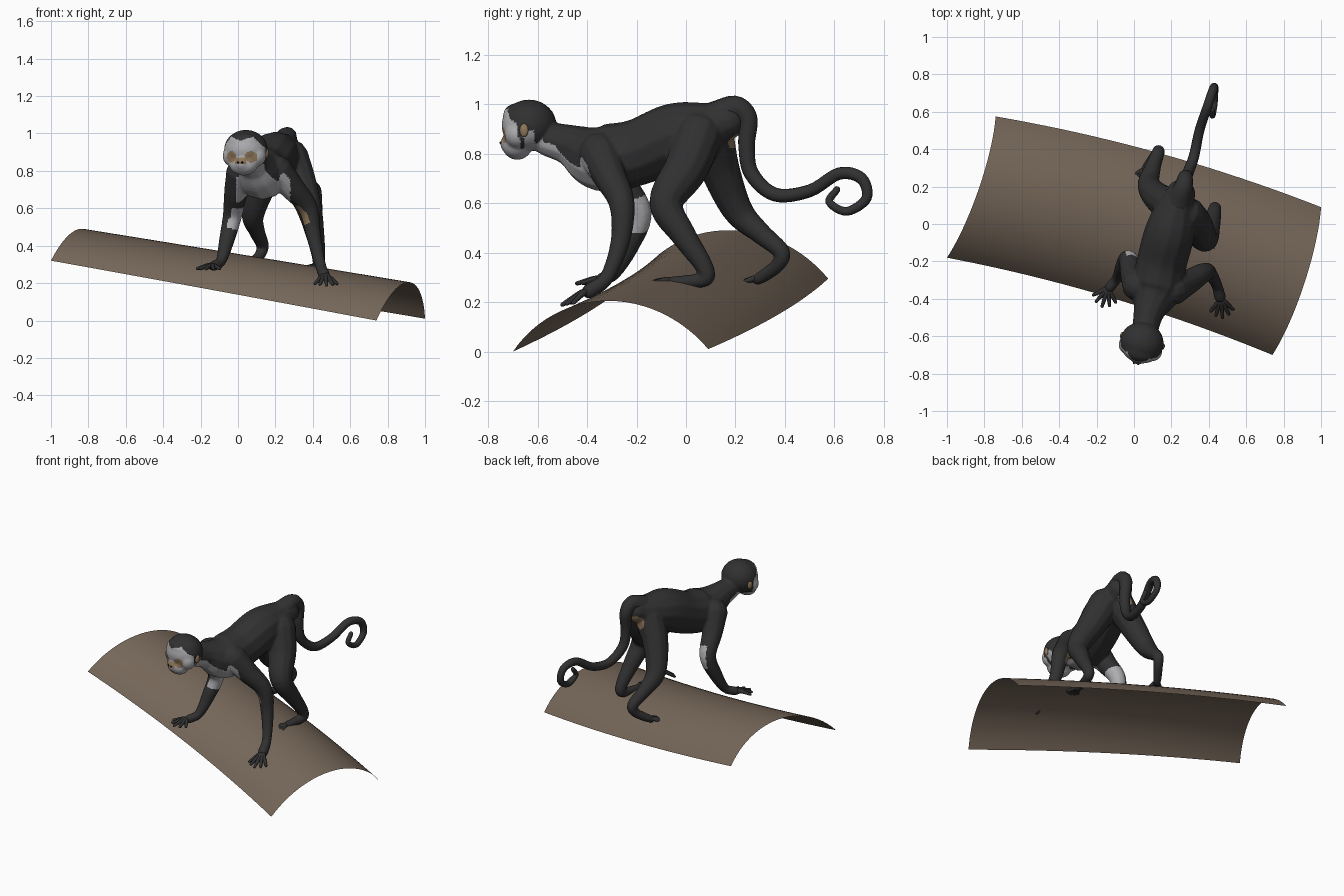
import bpy, bmesh, math
from mathutils import Vector, Matrix

if "Cube" in bpy.data.objects:
    bpy.data.objects.remove(bpy.data.objects["Cube"])


def material(name, rgb):
    m = bpy.data.materials.new(name)
    m.use_nodes = True
    m.diffuse_color = (*rgb, 1)
    shader = next(n for n in m.node_tree.nodes if n.type == 'BSDF_PRINCIPLED')
    shader.inputs["Base Color"].default_value = (*rgb, 1)
    return m


fur = material("dark_fur", (.03, .03, .03))
pale = material("pale_fur", (.42, .42, .44))
tan = material("tan_skin", (.27, .18, .1))
bark = material("brown_bark", (.18, .135, .1))
dark = material("eye_black", (.008, .008, .008))


def add_object(name, mesh, *mats):
    mesh.materials.clear()
    for m in mats:
        mesh.materials.append(m)
    mesh.shade_smooth()
    ob = bpy.data.objects.new(name, mesh)
    bpy.context.collection.objects.link(ob)
    return ob


def evaluated_mesh(ob):
    bpy.context.view_layer.update()
    graph = bpy.context.evaluated_depsgraph_get()
    mesh = bpy.data.meshes.new_from_object(ob.evaluated_get(graph))
    bpy.data.objects.remove(ob)
    return mesh


def smooth_path(points, steps=6):
    """Spline through (x, y, z, radius) points, rounded off at both ends."""
    p = [Vector(q) for q in points]
    p = [p[0] * 2 - p[1]] + p + [p[-1] * 2 - p[-2]]
    out = []
    for a, b, c, d in zip(p, p[1:], p[2:], p[3:]):
        for i in range(steps):
            t = i / steps
            out.append((b * 2 + (c - a) * t + (a * 2 - b * 5 + c * 4 - d) * t * t
                        + (b * 3 - a - c * 3 + d) * t ** 3) / 2)
    out.append(p[-2])

    def cap(end, inner):
        way = (end.xyz - inner.xyz).normalized()
        arc = [math.radians(a) for a in (30, 55, 75, 86)]
        return [Vector((*(end.xyz + way * end.w * math.sin(a)), end.w * math.cos(a))) for a in arc]
    return cap(out[0], out[1])[::-1] + out + cap(out[-1], out[-2])


def tubes(paths, sides=4):
    """One mesh of round tubes, one per path."""
    curve = bpy.data.curves.new("path", 'CURVE')
    curve.dimensions = '3D'
    curve.bevel_depth, curve.bevel_resolution, curve.use_fill_caps = 1, sides, True
    for path in paths:
        pts = smooth_path(path)
        spline = curve.splines.new('POLY')
        spline.points.add(len(pts) - 1)
        for point, v in zip(spline.points, pts):
            point.co, point.radius = (*v.xyz, 1), v.w
    ob = bpy.data.objects.new("path", curve)
    bpy.context.collection.objects.link(ob)
    return evaluated_mesh(ob)


# Head frame: s is the model's left, f is forward, u is up
HEAD = Vector((.045, -.625, .9))
SIDE, FRONT, UP = Vector((.96, -.27, 0)), Vector((-.27, -.96, 0)), Vector((0, 0, 1))
HEAD_FRAME = Matrix((SIDE, FRONT * -1, UP)).transposed().to_4x4()


def ball(bm, s, f, u, size):
    where = Matrix.Translation(HEAD + SIDE * s + FRONT * f + UP * u)
    bmesh.ops.create_icosphere(bm, subdivisions=3, radius=1,
                               matrix=where @ HEAD_FRAME @ Matrix.Diagonal((*size, 1)))


# Log: curved bark sheet between two arched ends
def log_bark():
    near = [Vector(v) for v in ((-1, -.18, .32), (-.74, .575, .295), (.04, -.01, .183))]
    far = [Vector(v) for v in ((.74, -.7, 0), (1, .09, .01), (.04, -.015, .2))]
    bm, half, n, m = bmesh.new(), math.radians(51), 20, 24
    rows = []
    for i in range(n + 1):
        t = i / n
        a, b, rise = (p.lerp(q, t) for p, q in zip(near, far))
        bend = Vector((.01, .045, 0)) * (4 * t * (1 - t))
        row = []
        for j in range(m + 1):
            ang = half * (2 * j / m - 1)
            across = (math.sin(ang) / math.sin(half) + 1) / 2
            lift = (math.cos(ang) - math.cos(half)) / (1 - math.cos(half))
            row.append(bm.verts.new(a.lerp(b, across) + rise * lift + bend))
        rows.append(row)
    for r, q in zip(rows, rows[1:]):
        for j in range(m):
            bm.faces.new((r[j], q[j], q[j + 1], r[j + 1]))
    mesh = bpy.data.meshes.new("log_bark")
    bm.to_mesh(mesh)
    add_object("log_bark", mesh, bark)


log_bark()

# Body: torso and limbs as tapered tubes, fused with the head
torso = [(.06, -.56, .86, .07), (.08, -.47, .835, .085), (.12, -.35, .785, .135),
         (.15, -.2, .805, .135), (.19, -.05, .87, .135), (.22, .07, .9, .112), (.25, .16, .93, .08)]
left_arm = [(.21, -.35, .8, .085), (.29, -.31, .71, .068), (.375, -.26, .6, .053),
            (.405, -.265, .45, .04), (.44, -.32, .3, .03), (.46, -.39, .245, .032)]
right_arm = [(.02, -.33, .79, .085), (-.01, -.27, .69, .065), (-.03, -.19, .56, .052),
             (-.06, -.23, .43, .042), (-.09, -.29, .32, .029), (-.13, -.34, .292, .028)]
left_leg = [(.28, .05, .87, .1), (.33, 0, .74, .09), (.38, -.08, .6, .07), (.41, -.01, .47, .052),
            (.43, .07, .35, .038), (.43, .08, .295, .032), (.41, 0, .283, .027), (.4, -.06, .28, .024)]
right_leg = [(.2, .1, .87, .095), (.13, .14, .73, .08), (.08, .21, .57, .062), (.1, .3, .48, .044),
             (.13, .385, .405, .035), (.12, .375, .355, .03), (.08, .32, .31, .027), (.06, .29, .293, .024)]

bm = bmesh.new()
bm.from_mesh(tubes([torso, left_arm, right_arm, left_leg, right_leg]))
ball(bm, 0, .01, .015, (.118, .112, .105))      # skull
ball(bm, 0, .06, .055, (.085, .055, .05))       # brow
ball(bm, 0, .06, -.065, (.078, .06, .06))       # jaw
ball(bm, 0, .085, -.06, (.045, .045, .045))     # muzzle
for sign in (-1, 1):
    ball(bm, sign * .06, .04, -.02, (.06, .055, .06))   # cheeks
bmesh.ops.remove_doubles(bm, verts=bm.verts, dist=.0001)
mesh = bpy.data.meshes.new("body")
bm.to_mesh(mesh)
body = add_object("body", mesh, fur)
remesh = body.modifiers.new("fuse", 'REMESH')
remesh.mode, remesh.voxel_size = 'VOXEL', .007
relax = body.modifiers.new("relax", 'SMOOTH')
relax.factor, relax.iterations = .5, 8
body = add_object("body", evaluated_mesh(body), fur, pale, tan)


def near(c, spot, reach):
    return (c - Vector(spot)).length < reach


def fur_colour(c, n):
    d = c - HEAD
    s, f, u = abs(d.dot(SIDE)), d.dot(FRONT), d.z
    if f > -.03 and u > -.16:
        eye_patch = f > .05 and (s - .055) ** 2 + (u + .025) ** 2 < .0009
        if eye_patch or (f > .085 and s < .03 and -.065 < u < -.03):
            return 2
        peak = .06 + .4 * s if s < .06 else .15 - 1.1 * s
        if u < peak and f > .025 + .25 * max(u, 0) or (u < -.08 and n.z < 0):
            return 1
    if c.y < -.3 and -.01 < c.x < .28 and c.z > .6 and n.z < -.2 and n.y < .2:
        return 1                                # throat and chest
    if near(c, (-.03, -.2, .56), .085) and n.x > -.3:
        return 1                                # right inner elbow
    if near(c, (.36, -.27, .58), .07) and n.x < -.25:
        return 2                                # left inner elbow
    if near(c, (.23, .21, .87), .055):
        return 2                                # rump
    return 0


for face in body.data.polygons:
    face.material_index = fur_colour(face.center, face.normal)

# Tail: long tube ending in a curl
tail = [(.24, .12, .94, .075), (.265, .2, .985, .05), (.275, .25, .94, .04), (.28, .245, .83, .034),
        (.285, .265, .72, .031), (.32, .36, .635, .028), (.35, .5, .65, .026), (.39, .62, .72, .025),
        (.42, .71, .7, .024), (.43, .73, .62, .021), (.43, .65, .567, .018), (.42, .58, .605, .016),
        (.42, .61, .655, .014)]
add_object("tail", tubes([tail]), fur)


# Fingers and toes: a fan of thin tubes around a pointing direction
def digits(name, palm, heading, slope, length, spread, thick=.0115):
    paths = []
    for k in range(-2, 3):
        a = math.radians(heading + k * spread)
        way = Vector((math.sin(a), -math.cos(a), slope))
        reach = length * (1 - .08 * abs(k))
        knuckle = Vector(palm) + way * .3 * reach + UP * .008
        tip = Vector(palm) + way * reach
        paths.append([(*palm, .018), (*knuckle, thick * 1.15), (*tip, thick * .75)])
    add_object(name, tubes(paths, 2), fur)


digits("right_fingers", (-.14, -.345, .288), -18, -.12, .1, 24)
digits("left_fingers", (.465, -.4, .24), 5, -.5, .1, 22)
digits("right_toes", (.06, .295, .29), -25, -.15, .075, 18)
digits("left_toes", (.4, -.06, .28), -10, 0, .085, 15)


# Face details: eyes, nostrils and ears
def head_part(name, mat, s, f, u, size):
    for sign, side in ((1, "left_"), (-1, "right_")):
        part = bmesh.new()
        ball(part, sign * s, f, u, size)
        mesh = bpy.data.meshes.new(side + name)
        part.to_mesh(mesh)
        add_object(side + name, mesh, mat)


head_part("eye", dark, .036, .1, .005, (.015, .012, .01))
head_part("nostril", dark, .012, .126, -.055, (.006, .006, .005))
head_part("ear", tan, .112, .0, -.005, (.012, .018, .028))
